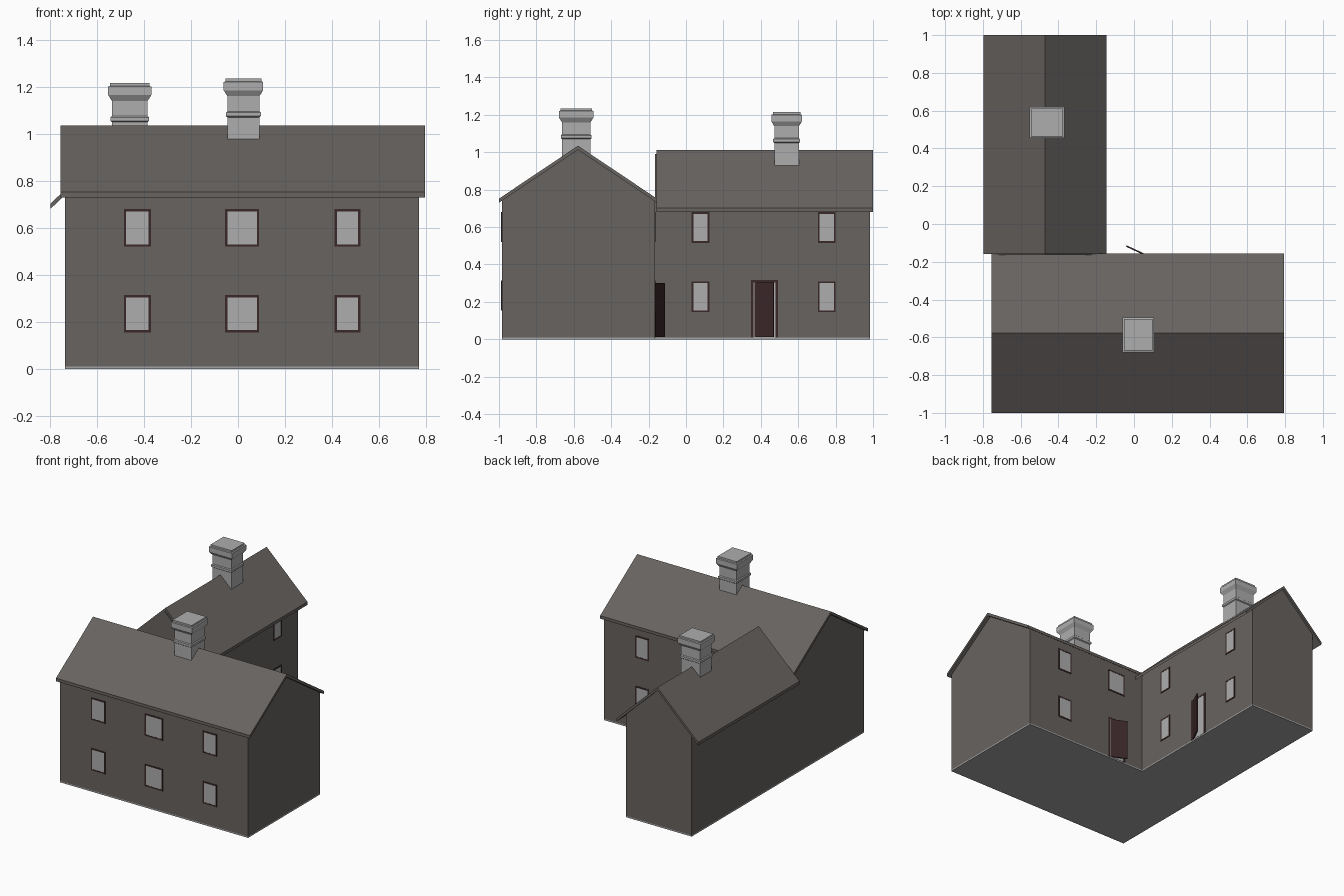
import bpy, bmesh
from mathutils import Vector, Matrix

if "Cube" in bpy.data.objects:
    bpy.data.objects.remove(bpy.data.objects["Cube"], do_unlink=True)


def material(name, r, g, b):
    m = bpy.data.materials.new(name)
    m.use_nodes = True
    m.diffuse_color = (r, g, b, 1)
    m.node_tree.nodes["Principled BSDF"].inputs["Base Color"].default_value = (r, g, b, 1)
    return m


STONE = material("brown grey render", 0.136, 0.125, 0.117)
PALE = material("pale grey", 0.42, 0.42, 0.42)
RED = material("dark red paint", 0.042, 0.02, 0.021)
FLOOR = material("floor grey", 0.37, 0.37, 0.37)


def finish(name, bm, mat):
    bmesh.ops.recalc_face_normals(bm, faces=bm.faces)
    mesh = bpy.data.meshes.new(name)
    bm.to_mesh(mesh)
    bm.free()
    mesh.materials.append(mat)
    ob = bpy.data.objects.new(name, mesh)
    bpy.context.collection.objects.link(ob)


def box(name, lo, hi, mat):
    lo, hi = Vector(lo), Vector(hi)
    bm = bmesh.new()
    bmesh.ops.create_cube(bm, size=1, matrix=Matrix.Translation((lo + hi) / 2)
                          @ Matrix.Diagonal((*(hi - lo), 1)))
    finish(name, bm, mat)


def extrude(name, profile, start, end, along_x, mat):
    """Extrude an (across, height) outline along x or y."""
    bm = bmesh.new()
    place = (lambda a, t, z: (t, a, z)) if along_x else (lambda a, t, z: (a, t, z))
    face = bm.faces.new([bm.verts.new(place(a, start, z)) for a, z in profile])
    moved = bmesh.ops.extrude_face_region(bm, geom=[face], use_keep_orig=True)["geom"]
    bmesh.ops.translate(bm, vec=place(0, end - start, 0),
                        verts=[v for v in moved if isinstance(v, bmesh.types.BMVert)])
    finish(name, bm, mat)


def house(name, walls, roof, ends, roof_ends, eave, ridge, along_x, thick=0.022):
    """Gabled walls under a thin chevron roof, on a floor slab."""
    mid = sum(roof) / 2
    slope = (ridge - eave) / (roof[1] - mid)
    top = ridge - thick
    heights = [top - slope * abs(w - mid) for w in walls]
    extrude(name + "_walls", [(walls[0], 0.01), (walls[1], 0.01), (walls[1], heights[1]),
                              (mid, top), (walls[0], heights[0])], *ends, along_x, STONE)
    extrude(name + "_roof", [(roof[0], eave), (mid, ridge), (roof[1], eave),
                             (roof[1], eave - thick), (mid, top), (roof[0], eave - thick)],
            *roof_ends, along_x, STONE)
    extrude(name + "_floor", [(walls[0], 0), (walls[1], 0), (walls[1], 0.01), (walls[0], 0.01)],
            *ends, along_x, FLOOR)


def chimney(name, x, y, hx, hy, top):
    """Square stack with a thin string band and a flared cap."""
    rows = [(-0.33, 0), (-0.165, 0), (-0.16, 0.006), (-0.145, 0.006), (-0.14, 0), (-0.075, 0),
            (-0.05, 0.016), (-0.015, 0.016), (-0.012, 0.008), (0, 0.008)]
    bm = bmesh.new()
    rings = [[bm.verts.new((x + sx * (hx + g), y + sy * (hy + g), top + z))
              for sx, sy in ((-1, -1), (1, -1), (1, 1), (-1, 1))] for z, g in rows]
    for a, b in zip(rings, rings[1:]):
        for i in range(4):
            j = (i + 1) % 4
            bm.faces.new((a[i], a[j], b[j], b[i]))
    bm.faces.new(rings[0])
    bm.faces.new(rings[-1])
    finish(name, bm, PALE)


def plate(name, a0, a1, z0, z1, wall, out, along_x, depth, mat):
    """Thin panel lying on a wall, standing out from it by depth."""
    w0, w1 = sorted((wall - 0.004 * out, wall + depth * out))
    if along_x:
        box(name, (a0, w0, z0), (a1, w1, z1), mat)
    else:
        box(name, (w0, a0, z0), (w1, a1, z1), mat)


def framed(name, a0, a1, z0, z1, wall, out, along_x, t=0.01, sill=True):
    """Pale panel inside a painted frame of width t."""
    bottom = z0 + t if sill else z0
    plate(name + "_pane", a0 + t, a1 - t, bottom, z1 - t, wall, out, along_x, 0.002, PALE)
    bars = [(a0, a0 + t, z0, z1), (a1 - t, a1, z0, z1), (a0 + t, a1 - t, z1 - t, z1)]
    if sill:
        bars.append((a0 + t, a1 - t, z0, bottom))
    for bar in bars:
        plate(name + "_frame", *bar, wall, out, along_x, 0.003, RED)


def door_leaf(name, hinge, tip, z0, z1):
    """Thin leaf standing ajar between two plan points."""
    h, t = Vector((*hinge, 0)), Vector((*tip, 0))
    side = (t - h).normalized().cross(Vector((0, 0, 1))) * 0.004
    bm = bmesh.new()
    verts = [bm.verts.new(p + s * side + Vector((0, 0, z)))
             for z in (z0, z1) for p, s in ((h, -1), (t, -1), (t, 1), (h, 1))]
    bmesh.ops.convex_hull(bm, input=verts)
    finish(name, bm, RED)


# Main block and rear wing
house("main", (-0.985, -0.165), (-1.0, -0.155), (-0.735, 0.77), (-0.755, 0.795), 0.752, 1.035, True)
house("wing", (-0.735, -0.21), (-0.797, -0.145), (-0.165, 0.985), (-0.158, 1.0), 0.703, 1.013, False)

# Chimneys
chimney("main_chimney", 0.023, -0.587, 0.068, 0.076, 1.235)
chimney("wing_chimney", -0.46, 0.538, 0.076, 0.066, 1.215)

# Windows of the main block, front and back
COLUMNS = ((-0.485, -0.37), (-0.055, 0.09), (0.41, 0.52))
FLOORS = ((0.155, 0.315), (0.52, 0.68))
for c, (a0, a1) in enumerate(COLUMNS):
    for f, (z0, z1) in enumerate(FLOORS):
        framed("front_window", a0, a1, z0, z1, -0.985, -1, True)
        if c == 2 or (c == 1 and f == 1):
            framed("back_window", a0, a1, z0, z1, -0.165, 1, True)

# Windows of the wing, courtyard side only
for a0, a1 in ((0.03, 0.125), (0.705, 0.8)):
    for z0, z1 in ((0.145, 0.31), (0.515, 0.68)):
        framed("wing_window", a0, a1, z0, z1, -0.21, 1, False)

# Doors, both ajar
framed("main_doorway", -0.06, 0.085, 0.01, 0.312, -0.165, 1, True, t=0.013, sill=False)
door_leaf("main_door", (0.07, -0.168), (-0.04, -0.117), 0.012, 0.3)
framed("wing_doorway", 0.347, 0.492, 0.01, 0.317, -0.21, 1, False, t=0.013, sill=False)
door_leaf("wing_door", (-0.208, 0.368), (-0.16, 0.47), 0.012, 0.304)
